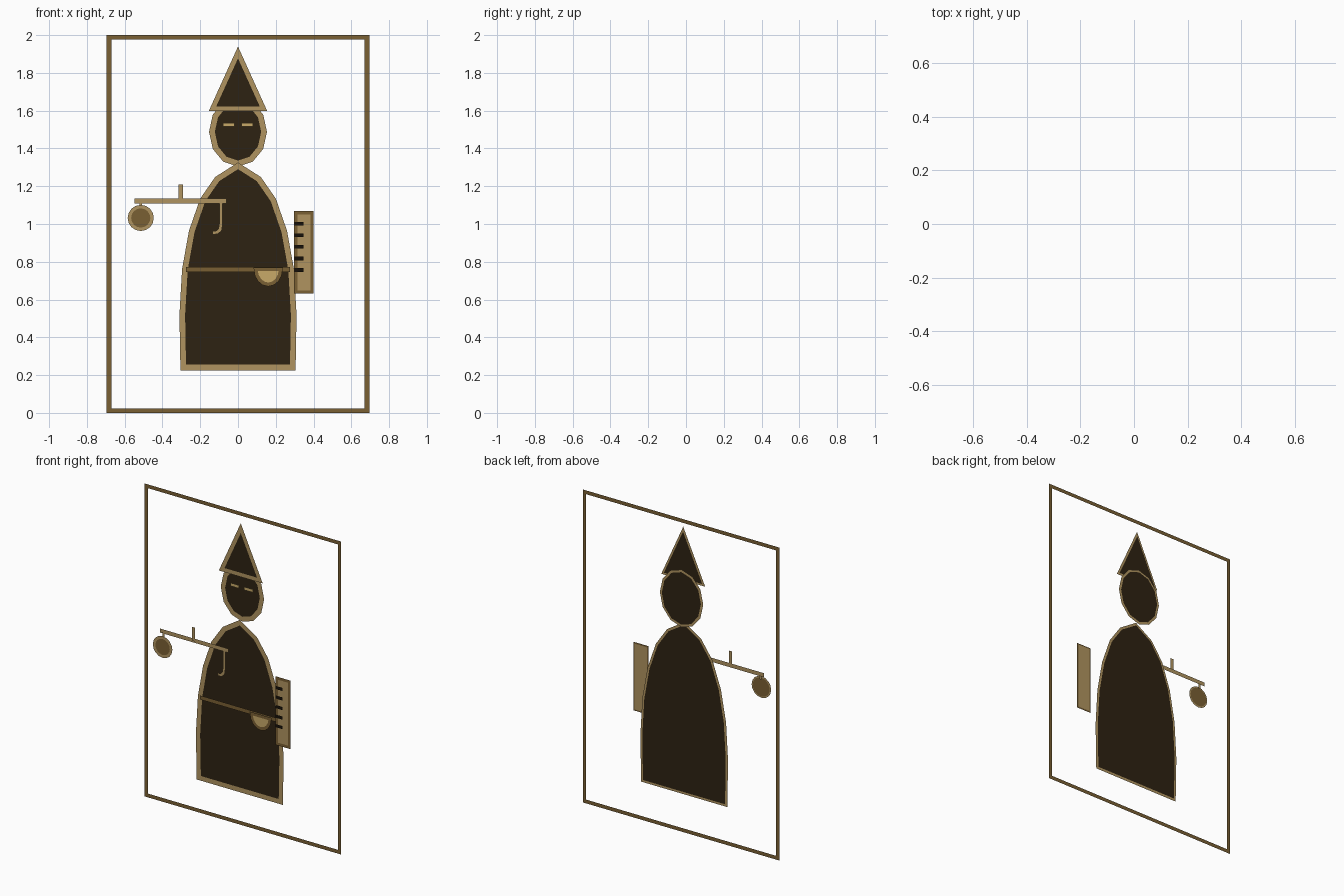
import bpy, bmesh, math
from mathutils import Vector

cube = bpy.data.objects.get("Cube")
if cube:
    bpy.data.objects.remove(cube, do_unlink=True)


def material(name, hex_code):
    rgb = [int(hex_code[i:i + 2], 16) / 255 for i in (0, 2, 4)]
    lin = [c / 12.92 if c <= 0.04045 else ((c + 0.055) / 1.055) ** 2.4 for c in rgb]
    m = bpy.data.materials.new(name)
    m.use_nodes = True
    m.diffuse_color = (*lin, 1)
    m.node_tree.nodes["Principled BSDF"].inputs["Base Color"].default_value = (*lin, 1)
    return m


DARK = material("dark_umber", "2D2212")
TAN = material("tan", "B09460")
BROWN = material("brown", "7A6034")
GOLD = material("pale_gold", "C8AA69")
BLACK = material("near_black", "161008")


def sheet(name, polygons, y, mat):
    """Flat sheet of xz polygons standing at depth y, facing the front."""
    bm = bmesh.new()
    for poly in polygons:
        face = bm.faces.new([bm.verts.new((p[0], y, p[1])) for p in poly])
        face.normal_update()
        if face.normal.y > 0:
            face.normal_flip()
    bmesh.ops.remove_doubles(bm, verts=bm.verts, dist=1e-5)
    mesh = bpy.data.meshes.new(name)
    bm.to_mesh(mesh)
    bm.free()
    mesh.materials.append(mat)
    bpy.context.collection.objects.link(bpy.data.objects.new(name, mesh))


def stroke(name, path, width, y, mat, closed=False):
    """Mitred flat ribbon centred on a path."""
    pts = [Vector(p) for p in path]
    n = len(pts)
    inner, outer = [], []
    for i, p in enumerate(pts):
        before = pts[i - 1] if closed or i > 0 else None
        after = pts[(i + 1) % n] if closed or i < n - 1 else None
        d1 = (p - before).normalized() if before else (after - p).normalized()
        d2 = (after - p).normalized() if after else d1
        n1, n2 = Vector((-d1.y, d1.x)), Vector((-d2.y, d2.x))
        miter = (n1 + n2) / (1 + n1.dot(n2)) * width / 2
        inner.append(p + miter)
        outer.append(p - miter)
    quads = [(inner[i], outer[i], outer[(i + 1) % n], inner[(i + 1) % n])
             for i in range(n if closed else n - 1)]
    sheet(name, quads, y, mat)


def outlined(name, path, width, y, fill, line):
    sheet(name, [path], y, fill)
    stroke(name + "_outline", path, width, y - 0.002, line, closed=True)


def ellipse(cx, cz, rx, rz, count, sweep=math.tau):
    steps = count if sweep == math.tau else count - 1
    return [(cx + rx * math.cos(sweep * i / steps), cz + rz * math.sin(sweep * i / steps))
            for i in range(count)]


def rectangle(x0, x1, z0, z1):
    return [(x0, z0), (x1, z0), (x1, z1), (x0, z1)]


# Surrounding frame
stroke("frame", rectangle(-0.683, 0.683, 0.012, 1.988), 0.024, 0.05, BROWN, True)

# Robe, mirrored from one side
side = [(0.29, 0.24), (0.295, 0.52), (0.281, 0.76), (0.245, 0.96), (0.187, 1.127), (0.11, 1.238)]
robe = side + [(0, 1.308)] + [(-x, z) for x, z in reversed(side)]
outlined("robe", robe, 0.03, 0.02, DARK, TAN)

# Head, eyes and pointed hat
outlined("head", ellipse(0, 1.488, 0.138, 0.168, 12), 0.03, 0.047, DARK, TAN)
for s, label in ((1, "left"), (-1, "right")):
    stroke(label + "_eye", [(s * 0.018, 1.525), (s * 0.08, 1.525)], 0.02, 0.037, GOLD)
outlined("hat", [(-0.135, 1.61), (0.135, 1.61), (0, 1.908)], 0.026, 0.03, DARK, TAN)

# Belt and half-round pouch
stroke("belt", [(-0.275, 0.76), (0.275, 0.76)], 0.026, 0.01, BROWN)
outlined("pouch", ellipse(0.16, 0.76, 0.066, 0.08, 9, -math.pi), 0.02, 0.002, GOLD, BROWN)

# Balance: beam, post, hook, hanger and pan
stroke("beam", [(-0.547, 1.122), (-0.06, 1.122)], 0.026, -0.008, TAN)
stroke("post", [(-0.303, 1.122), (-0.303, 1.21)], 0.022, -0.015, TAN)
stroke("hook", [(-0.09, 1.12), (-0.09, 1.0), (-0.095, 0.97), (-0.11, 0.956), (-0.135, 0.953)],
       0.018, -0.012, TAN)
stroke("hanger", [(-0.515, 1.122), (-0.515, 1.085)], 0.015, -0.015, TAN)
outlined("pan", ellipse(-0.515, 1.032, 0.06, 0.06, 16), 0.018, -0.024, BROWN, TAN)

# Ledger with dark tally marks
outlined("ledger", rectangle(0.305, 0.392, 0.64, 1.06), 0.018, -0.042, TAN, BROWN)
for i in range(5):
    z = 1.001 - 0.061 * i
    stroke(f"tally_mark_{i + 1}", [(0.3, z), (0.348, z)], 0.02, -0.05, BLACK)
